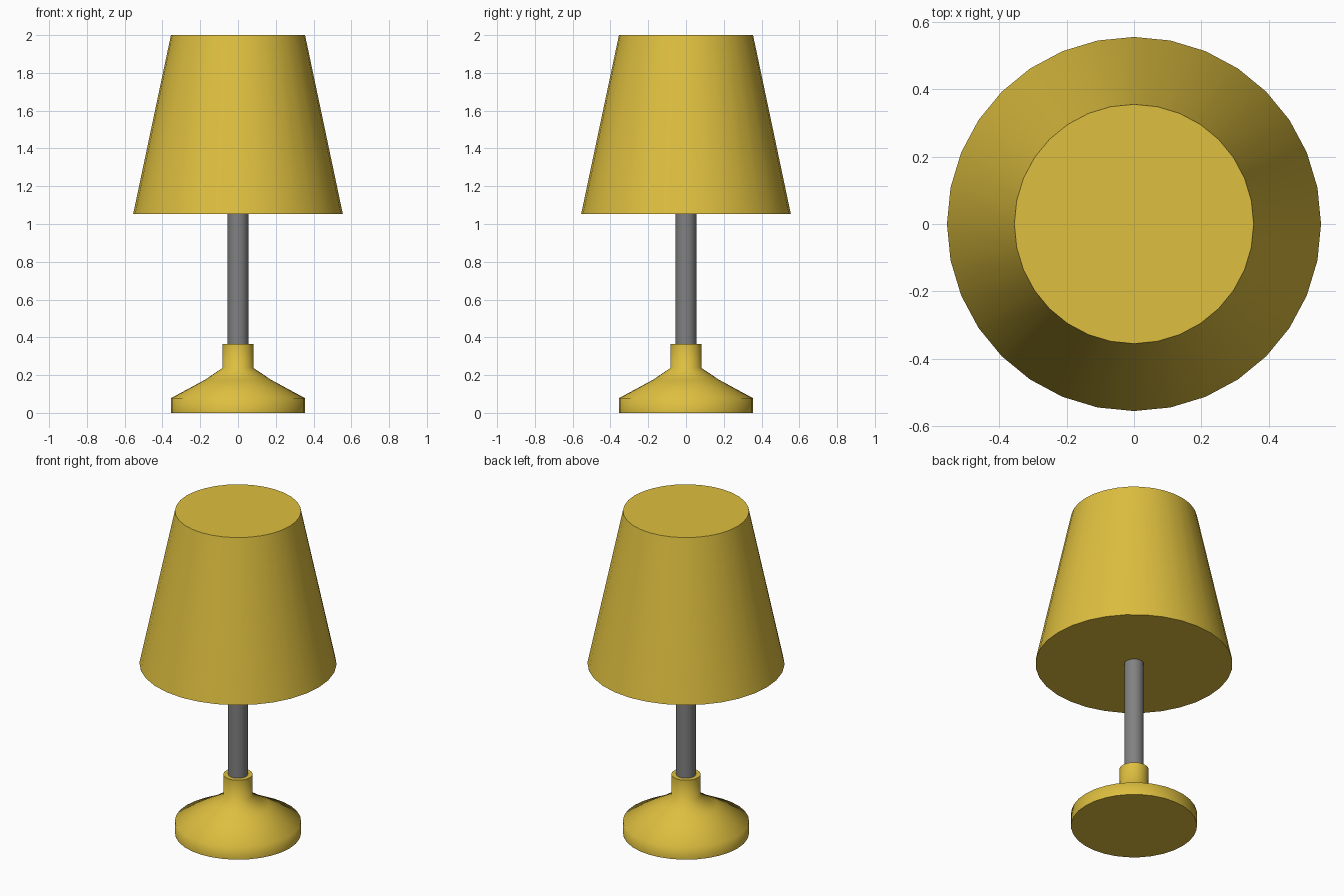
import bpy, bmesh, math

if "Cube" in bpy.data.objects:
    bpy.data.objects.remove(bpy.data.objects["Cube"])

SIDES = 32


def material(name, rgb):
    m = bpy.data.materials.new(name)
    m.diffuse_color = (*rgb, 1.0)
    m.use_nodes = True
    m.node_tree.nodes["Principled BSDF"].inputs["Base Color"].default_value = m.diffuse_color
    return m


yellow = material("warm_yellow", (0.73, 0.52, 0.05))
grey = material("pole_grey", (0.22, 0.22, 0.22))


def lathe(name, profile, mat, angle):
    """Closed turned solid from (radius, z) points, bottom to top."""
    bm = bmesh.new()
    rings = []
    for r, z in profile:
        rings.append([bm.verts.new((r * math.cos(2 * math.pi * i / SIDES),
                                    r * math.sin(2 * math.pi * i / SIDES), z))
                      for i in range(SIDES)])
    for low, high in zip(rings, rings[1:]):
        for i in range(SIDES):
            j = (i + 1) % SIDES
            bm.faces.new((low[i], low[j], high[j], high[i]))
    bm.faces.new(rings[0][::-1])
    bm.faces.new(rings[-1])
    mesh = bpy.data.meshes.new(name)
    bm.to_mesh(mesh)
    bm.free()
    mesh.materials.append(mat)
    obj = bpy.data.objects.new(name, mesh)
    bpy.context.collection.objects.link(obj)
    bpy.ops.object.select_all(action='DESELECT')
    obj.select_set(True)
    bpy.context.view_layer.objects.active = obj
    bpy.ops.object.shade_smooth_by_angle(angle=math.radians(angle))
    return obj


# Flared foot with collar
lathe("base", [(0.355, 0), (0.355, 0.078), (0.175, 0.175),
               (0.082, 0.238), (0.082, 0.366)], yellow, 70)
# Pole running from the collar into the shade
lathe("pole", [(0.055, 0.3), (0.055, 1.06)], grey, 40)
# Tapered closed shade
lathe("lampshade", [(0.555, 1.053), (0.355, 2.0)], yellow, 40)
